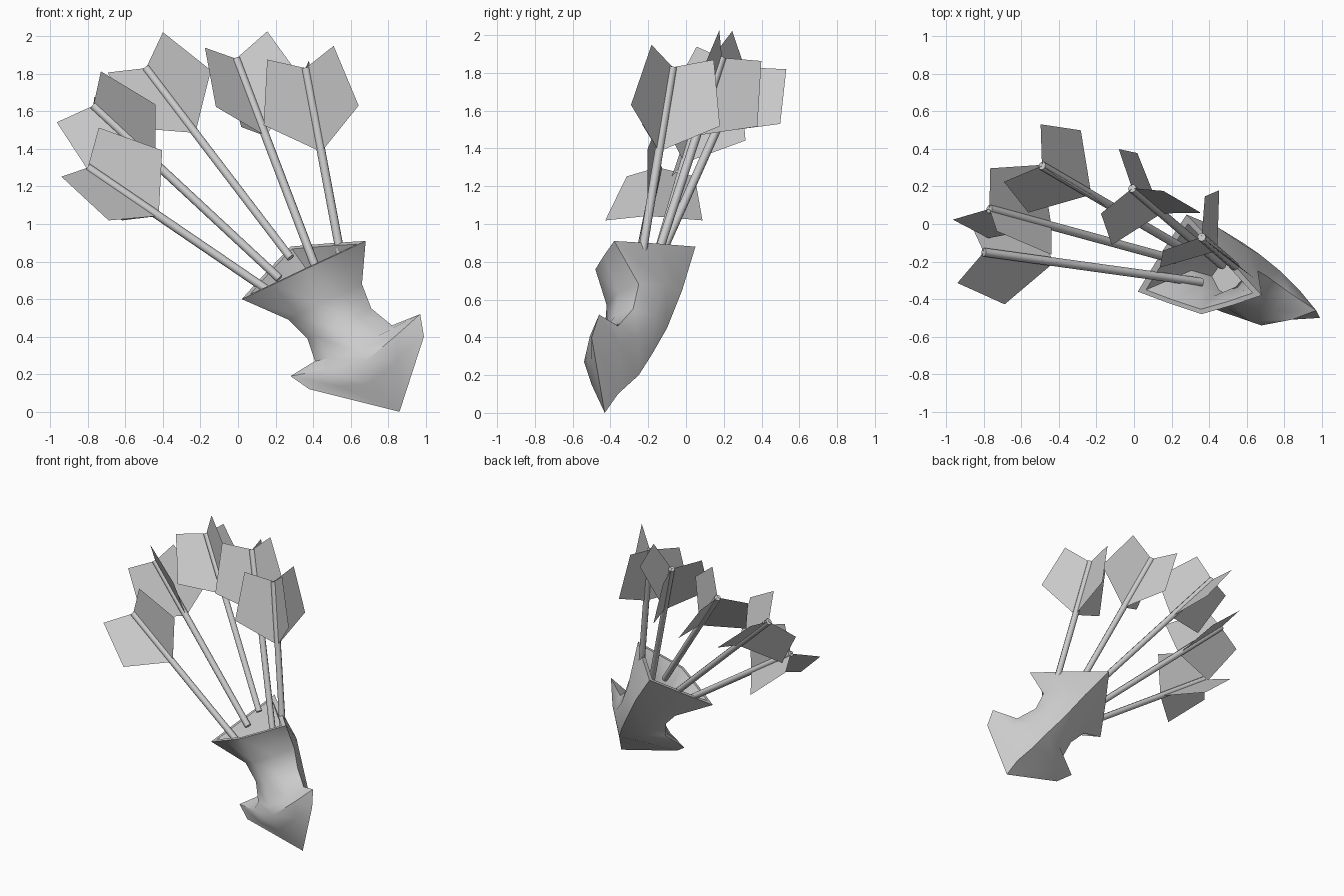
import bpy, bmesh
from mathutils import Vector, Matrix

cube = bpy.data.objects.get("Cube")
if cube:
    bpy.data.objects.remove(cube, do_unlink=True)

grey = bpy.data.materials.new("plain grey")
grey.use_nodes = True
colour = (0.6, 0.6, 0.6, 1)
grey.diffuse_color = colour
grey.node_tree.nodes["Principled BSDF"].inputs["Base Color"].default_value = colour


def finish(bm, name, smooth_angle=None):
    """Turn a bmesh into a named, coloured object."""
    mesh = bpy.data.meshes.new(name)
    bm.to_mesh(mesh)
    bm.free()
    mesh.materials.append(grey)
    obj = bpy.data.objects.new(name, mesh)
    bpy.context.collection.objects.link(obj)
    if smooth_angle:
        bpy.ops.object.select_all(action='DESELECT')
        obj.select_set(True)
        bpy.context.view_layer.objects.active = obj
        bpy.ops.object.shade_smooth_by_angle(angle=smooth_angle)
    return obj


def round_ring(corners, bulge):
    """Eight-sided ring: four corners plus midpoints pushed outward."""
    corners = [Vector(c) for c in corners]
    centre = sum(corners, Vector()) / len(corners)
    ring = []
    for a, b in zip(corners, corners[1:] + corners[:1]):
        ring += [a, centre + ((a + b) / 2 - centre) * bulge]
    return ring


def shrink(ring, factor):
    centre = sum(ring, Vector()) / len(ring)
    return [centre + (p - centre) * factor for p in ring]


# Quiver: rings of left, front, right and back corners from mouth to flared tail
sections = [
    (1.02, (.02, -.36, .6), (.36, -.48, .76), (.68, -.38, .91), (.28, .05, .88)),
    (1.25, (.27, -.25, .49), (.42, -.42, .57), (.66, -.25, .68), (.45, -.02, .65)),
    (1.3, (.37, -.28, .39), (.53, -.43, .44), (.71, -.28, .55), (.58, -.1, .45)),
    (1.25, (.41, -.33, .27), (.62, -.52, .32), (.82, -.36, .46), (.68, -.18, .31)),
    (1.1, (.28, -.38, .19), (.68, -.54, .27), (.97, -.46, .52), (.75, -.25, .2)),
    (1.0, (.38, -.43, .12), (.7, -.5, .15), (.99, -.5, .4), (.82, -.36, .1)),
]
tail_point = Vector((.86, -.43, 0))
outer = [round_ring(corners, bulge) for bulge, *corners in sections]
inner = [shrink(outer[i], f) for i, f in ((2, .75), (1, .8), (0, .86))]

bm = bmesh.new()
loops = [[bm.verts.new(p) for p in ring] for ring in inner + outer]
for upper, lower in zip(loops, loops[1:]):
    for i in range(len(upper)):
        j = (i + 1) % len(upper)
        bm.faces.new((upper[i], lower[i], lower[j], upper[j]))
bm.faces.new(loops[0])
tail = bm.verts.new(tail_point)
for a, b in zip(loops[-1], loops[-1][1:] + loops[-1][:1]):
    bm.faces.new((a, tail, b))
bmesh.ops.recalc_face_normals(bm, faces=bm.faces)
finish(bm, "quiver", 0.8)

# Arrows: nock end, lower end, and the direction of one vane
arrows = [
    ((-.8, -.15, 1.3), (.36, -.31, .51), (-.11, -.17, -.07)),
    ((-.77, .08, 1.63), (.22, -.19, .71), (.05, .19, 0)),
    ((-.49, .31, 1.83), (.28, -.14, .82), (-.19, -.1, -.05)),
    ((-.01, .19, 1.88), (.47, -.22, .62), (-.15, -.16, 0)),
    ((.36, -.07, 1.83), (.6, -.28, .55), (.17, -.13, .04)),
]
# Vane outline: distance along the shaft from the nock, distance outward
vane_outline = [(0, 0), (.07, .21), (-.28, .3), (-.46, 0)]

for n, (nock, low, facing) in enumerate(arrows, 1):
    nock, low, facing = Vector(nock), Vector(low), Vector(facing)
    axis = (nock - low).normalized()
    out = (facing - axis * facing.dot(axis)).normalized()

    # Shaft
    bm = bmesh.new()
    place = Matrix.Translation((nock + low) / 2) @ axis.to_track_quat('Z', 'Y').to_matrix().to_4x4()
    bmesh.ops.create_cone(bm, cap_ends=True, segments=8, radius1=.023, radius2=.023,
                          depth=(nock - low).length, matrix=place)
    finish(bm, f"arrow_shaft_{n}", 0.9)

    # Three vanes around the shaft
    bm = bmesh.new()
    for k in range(3):
        side = Matrix.Rotation(k * 2.0944, 3, axis) @ out
        bm.faces.new([bm.verts.new(nock + axis * s + side * w) for s, w in vane_outline])
    finish(bm, f"arrow_vanes_{n}")
